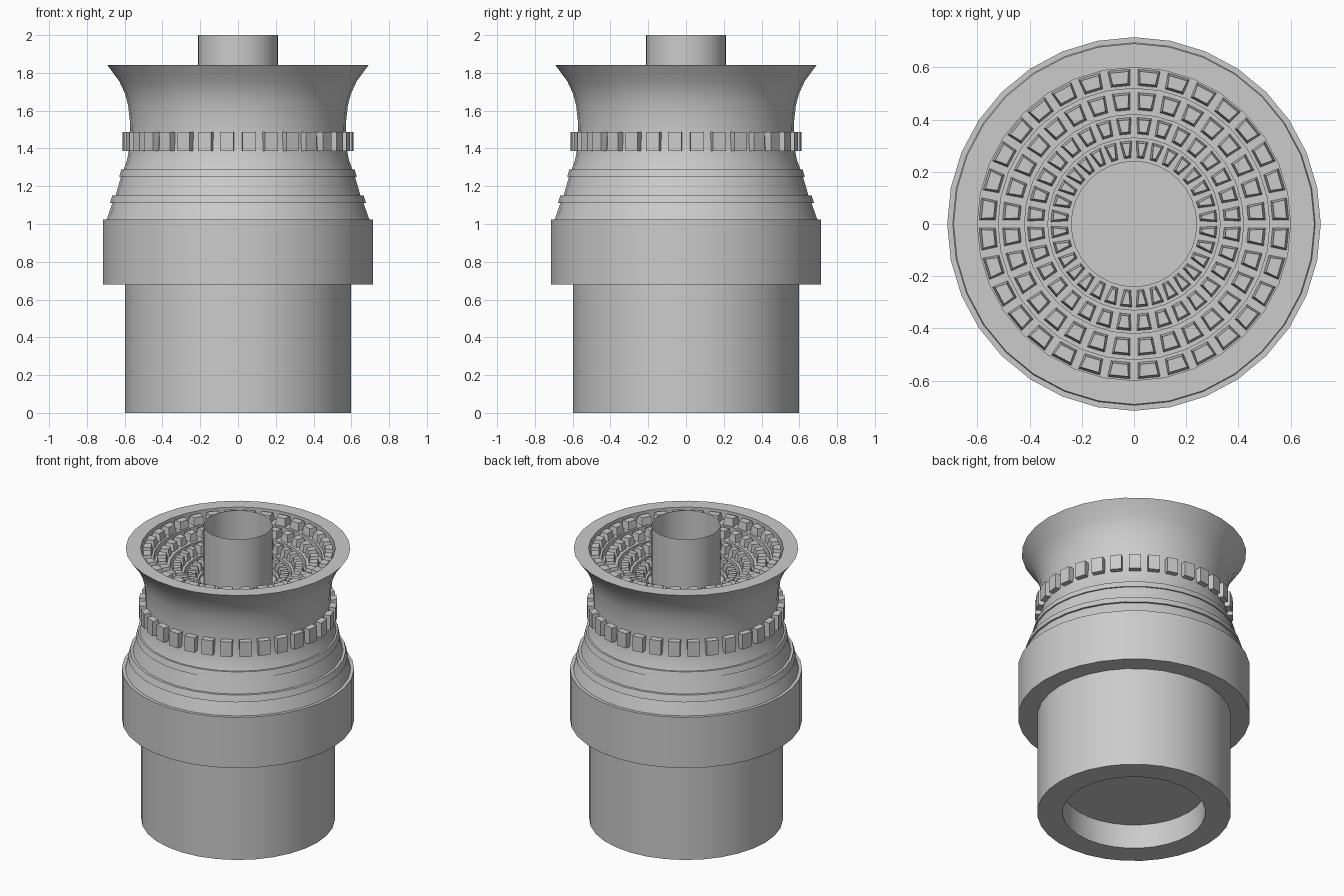
import bpy, bmesh, math

if "Cube" in bpy.data.objects:
    bpy.data.objects.remove(bpy.data.objects["Cube"])

SEGS = 32

grey = bpy.data.materials.new("light_grey")
grey.diffuse_color = (0.6, 0.6, 0.6, 1)
grey.use_nodes = True
grey.node_tree.nodes["Principled BSDF"].inputs["Base Color"].default_value = grey.diffuse_color


def finish(name, bm, smooth=True):
    bmesh.ops.recalc_face_normals(bm, faces=bm.faces)
    me = bpy.data.meshes.new(name)
    bm.to_mesh(me)
    bm.free()
    me.materials.append(grey)
    ob = bpy.data.objects.new(name, me)
    bpy.context.collection.objects.link(ob)
    if smooth:
        bpy.ops.object.select_all(action='DESELECT')
        ob.select_set(True)
        bpy.context.view_layer.objects.active = ob
        bpy.ops.object.shade_smooth_by_angle(angle=math.radians(25))
    return ob


def lathe(name, profile):
    """Spin (radius, height) points about z; radius 0 closes to a flat cap."""
    bm = bmesh.new()
    rings = []
    for r, z in profile:
        if r == 0:
            rings.append(None)
            continue
        rings.append([bm.verts.new((r * math.cos(math.tau * i / SEGS),
                                    r * math.sin(math.tau * i / SEGS), z))
                      for i in range(SEGS)])
    for a, b in zip(rings, rings[1:]):
        if a is None or b is None:
            bm.faces.new(a or b)
            continue
        for i in range(SEGS):
            j = (i + 1) % SEGS
            bm.faces.new((a[i], a[j], b[j], b[i]))
    return finish(name, bm)


def add_block(bm, base, top):
    """Join two four-cornered loops into a closed block."""
    a = [bm.verts.new(p) for p in base]
    b = [bm.verts.new(p) for p in top]
    bm.faces.new(a)
    bm.faces.new(b)
    for i in range(4):
        j = (i + 1) % 4
        bm.faces.new((a[i], a[j], b[j], b[i]))


def polar(r, side, angle, z):
    c, s = math.cos(angle), math.sin(angle)
    return (r * c - side * s, r * s + side * c, z)


# Stepped bowl floor: tier edges from the outside in, with their heights
tier_edges = [0.60, 0.52, 0.42, 0.33, 0.24]
tier_heights = [1.78, 1.73, 1.68, 1.63]

# Body: recessed base, wide collar, stepped shoulder and flared mouth
body = [(0, 0.165), (0.44, 0.165), (0.44, 0), (0.597, 0), (0.597, 0.68),
        (0.716, 0.68), (0.716, 1.025), (0.695, 1.025), (0.665, 1.11),
        (0.678, 1.11), (0.665, 1.152), (0.648, 1.152), (0.62, 1.248),
        (0.629, 1.248), (0.618, 1.288), (0.606, 1.288), (0.587, 1.34),
        (0.576, 1.40), (0.571, 1.47), (0.573, 1.55), (0.582, 1.63),
        (0.598, 1.69), (0.628, 1.755), (0.692, 1.842), (0.60, 1.842)]
for i, z in enumerate(tier_heights):
    body += [(tier_edges[i], z), (tier_edges[i + 1], z)]
body += [(0.24, 1.61), (0, 1.61)]
lathe("body", body)

# Open central tube
lathe("central_tube", [(0.213, 1.61), (0.213, 2.0)])

# Raised blocks around the neck
bm = bmesh.new()
for i in range(SEGS):
    ang = math.tau * (i + 0.5) / SEGS
    w = 0.036
    base = [polar(0.55, s, ang, z)
            for s, z in ((-w, 1.387), (w, 1.387), (w, 1.487), (-w, 1.487))]
    top = [polar(0.61, s, ang, z)
           for s, z in ((-w, 1.387), (w, 1.387), (w, 1.487), (-w, 1.487))]
    add_block(bm, base, top)
finish("neck_blocks", bm, smooth=False)

# Tapered wedge blocks standing on each tier
for row, (r0, r1, inner, outer) in enumerate([
        (0.530, 0.592, 0.036, 0.043), (0.437, 0.503, 0.028, 0.035),
        (0.345, 0.408, 0.021, 0.028), (0.253, 0.318, 0.013, 0.023)]):
    bm = bmesh.new()
    z0 = tier_heights[row]
    for i in range(SEGS):
        ang = math.tau * (i + 0.5) / SEGS
        loops = []
        for inset, z in ((0, z0), (0.008, z0 + 0.05)):
            a, b = r0 + inset, r1 - inset
            wi, wo = inner - inset * 0.9, outer - inset * 0.9
            loops.append([polar(a, -wi, ang, z), polar(b, -wo, ang, z),
                          polar(b, wo, ang, z), polar(a, wi, ang, z)])
        add_block(bm, *loops)
    finish("tier_blocks_%d" % (row + 1), bm, smooth=False)
